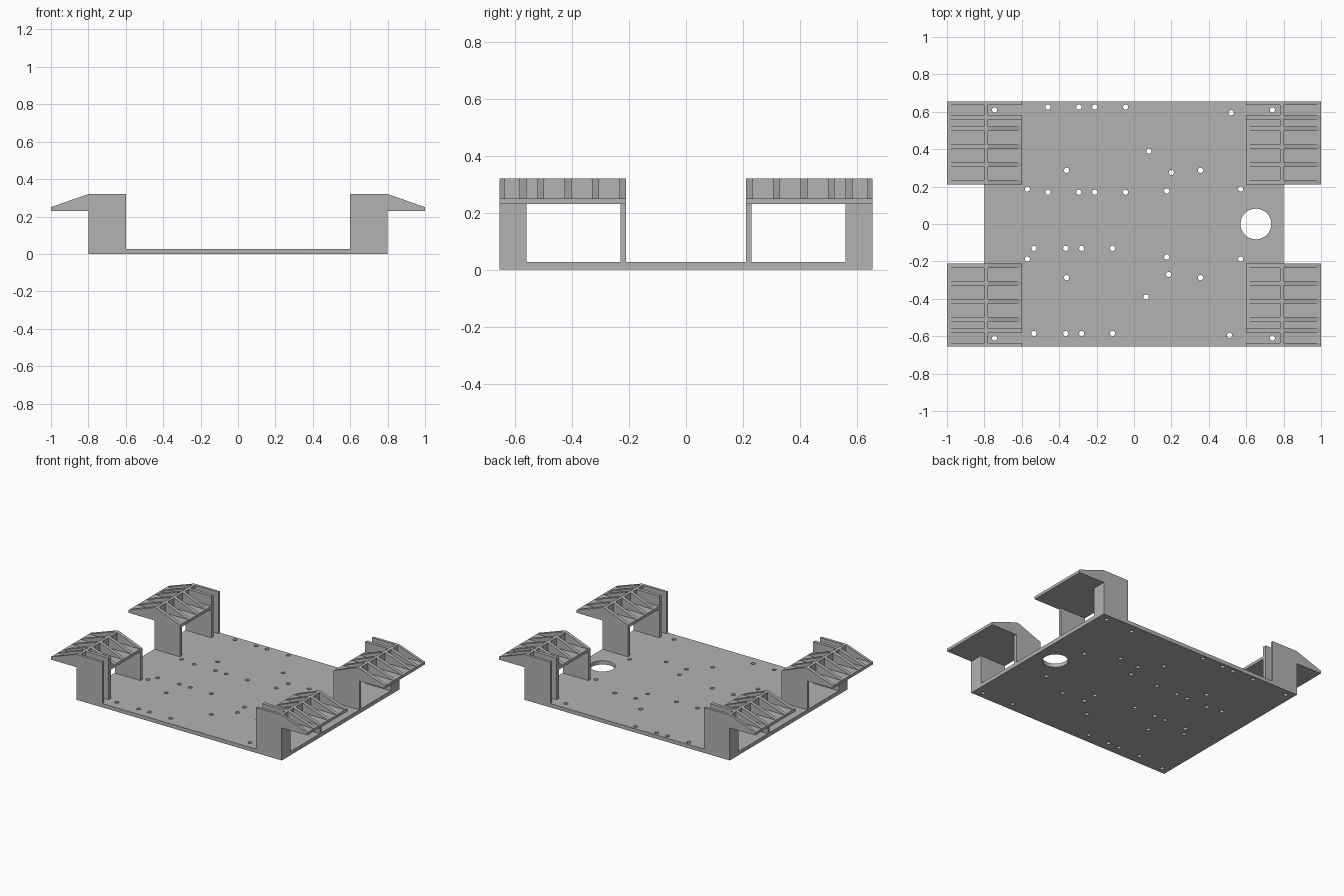
import bpy
import bmesh
from mathutils import Vector

if "Cube" in bpy.data.objects:
    bpy.data.objects.remove(bpy.data.objects["Cube"])

grey = bpy.data.materials.new("plain_grey")
grey.use_nodes = True
grey.diffuse_color = (0.45, 0.45, 0.45, 1)
grey.node_tree.nodes["Principled BSDF"].inputs["Base Color"].default_value = grey.diffuse_color

WIDTH, DEPTH = 0.8, 0.655          # half sizes of the base plate
FLOOR, SHELF, DECK, TOP = 0.027, 0.23, 0.25, 0.32
INNER, TIP = 0.6, 1.0              # bracket extent in x
NEAR, WEB = 0.21, 0.56             # inner end and leg web in y
RIDGE = 0.78                       # inner face of the ridge wall
RIB = 0.024


def add_prism(bm, outline, axis, low, high, sx=1, sy=1):
    """Extrude an outline along y (outline in xz) or z (outline in xy)."""
    def place(a, b, c):
        x, y, z = (a, c, b) if axis == "y" else (a, b, c)
        return Vector((x * sx, y * sy, z))
    base = bm.faces.new([bm.verts.new(place(a, b, low)) for a, b in outline])
    grown = bmesh.ops.extrude_face_region(bm, geom=[base])
    verts = [v for v in grown["geom"] if isinstance(v, bmesh.types.BMVert)]
    bmesh.ops.translate(bm, verts=verts, vec=place(0, 0, high) - place(0, 0, low))


def rect(a, b, c, d):
    return [(a, c), (b, c), (b, d), (a, d)]


def finish(name, bm):
    bmesh.ops.recalc_face_normals(bm, faces=bm.faces)
    mesh = bpy.data.meshes.new(name)
    bm.to_mesh(mesh)
    bm.free()
    mesh.materials.append(grey)
    obj = bpy.data.objects.new(name, mesh)
    bpy.context.collection.objects.link(obj)
    return obj


# Base plate
bm = bmesh.new()
add_prism(bm, rect(-WIDTH, WIDTH, -DEPTH, DEPTH), "z", 0, FLOOR)
plate = finish("base_plate", bm)

# Screw hole positions: repeated rows, side pairs and single holes
holes = [(x, y) for x in (-0.46, -0.295, -0.21, -0.045) for y in (0.625, 0.17)]
holes += [(x, y) for x in (-0.535, -0.365, -0.28, -0.115) for y in (-0.13, -0.585)]
for s in (-1, 1):
    holes += [(x, s * 0.61) for x in (-0.745, 0.74)]
    holes += [(x, s * 0.187) for x in (-0.57, 0.57)]
    holes += [(x, s * 0.287) for x in (-0.36, 0.355)]
    holes += [(0.175, s * 0.177), (0.515 + s * 0.005, s * 0.595)]
holes += [(0.2, 0.275), (0.185, -0.27), (0.08, 0.39), (0.065, -0.39)]

# Cutter for the screw holes and the large cable hole
bm = bmesh.new()
for x, y, radius, sides in [(x, y, 0.014, 20) for x, y in holes] + [(0.652, 0, 0.082, 48)]:
    made = bmesh.ops.create_cone(bm, cap_ends=True, segments=sides, radius1=radius,
                                 radius2=radius, depth=0.2)
    bmesh.ops.translate(bm, verts=made["verts"], vec=(x, y, 0))
cutter = finish("hole_cutter", bm)
cutter.hide_render = True
cut = plate.modifiers.new("holes", "BOOLEAN")
cut.object = cutter
cut.solver = "EXACT"
bpy.context.view_layer.objects.active = plate
bpy.ops.object.modifier_apply(modifier=cut.name)
bpy.data.objects.remove(cutter)

# Four mirrored corner brackets
rib_starts = [NEAR, 0.306, 0.402, 0.498]
for sx, side in ((1, "left"), (-1, "right")):
    for sy, end in ((-1, "front"), (1, "back")):
        tag = end + "_" + side

        # Channel-shaped leg, open towards the middle
        slot_low, slot_high = WEB + RIB, DEPTH - 0.018
        channel = [(INNER, WEB), (WIDTH, WEB), (WIDTH, DEPTH), (INNER, DEPTH),
                   (INNER, slot_high), (RIDGE, slot_high), (RIDGE, slot_low), (INNER, slot_low)]
        bm = bmesh.new()
        add_prism(bm, channel, "z", FLOOR, TOP, sx, sy)
        finish("leg_" + tag, bm)

        # Thin inner post
        bm = bmesh.new()
        add_prism(bm, rect(INNER, WIDTH, NEAR, NEAR + 0.02), "z", FLOOR, SHELF, sx, sy)
        finish("post_" + tag, bm)

        # Shelf wrapping around the leg
        bm = bmesh.new()
        outline = [(INNER, NEAR), (TIP, NEAR), (TIP, DEPTH), (WIDTH, DEPTH),
                   (WIDTH, WEB), (INNER, WEB)]
        add_prism(bm, outline, "z", SHELF, DECK, sx, sy)
        finish("shelf_" + tag, bm)

        # Sloped ribs, with outer-only fins beside the leg
        bm = bmesh.new()
        rib = [(INNER, DECK), (RIDGE, TOP), (WIDTH, TOP), (TIP, DECK)]
        fin = [(WIDTH, DECK), (WIDTH, TOP), (TIP, DECK)]
        for y in rib_starts:
            add_prism(bm, rib, "y", y, y + RIB, sx, sy)
        add_prism(bm, fin, "y", WEB, slot_low, sx, sy)
        add_prism(bm, fin, "y", slot_high, DEPTH, sx, sy)
        finish("ribs_" + tag, bm)

        # Ridge wall between the ribs
        bm = bmesh.new()
        for y, following in zip(rib_starts, rib_starts[1:] + [WEB]):
            add_prism(bm, rect(RIDGE, WIDTH, y + RIB, following), "z", DECK, TOP, sx, sy)
        finish("ridge_wall_" + tag, bm)
